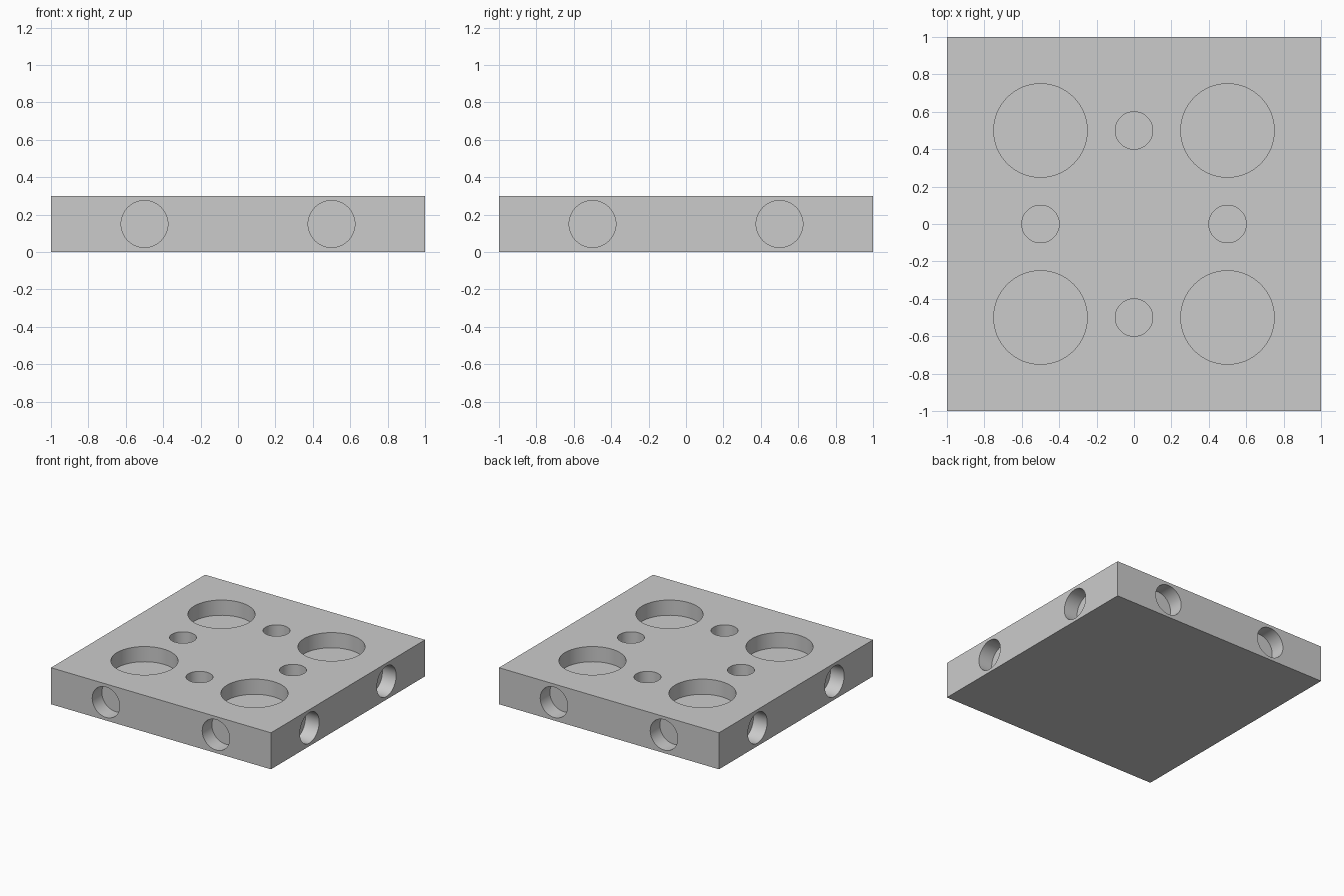
import bpy
from math import pi
from mathutils import Matrix

cube = bpy.data.objects.get("Cube")
if cube:
    bpy.data.objects.remove(cube, do_unlink=True)

HEIGHT = 0.3
DEPTH = 0.125          # depth of every blind hole

# Single plain material
grey = bpy.data.materials.new("plain_grey")
grey.use_nodes = True
colour = (0.6, 0.6, 0.6, 1)
grey.diffuse_color = colour
grey.node_tree.nodes["Principled BSDF"].inputs["Base Color"].default_value = colour

# Square plate
bpy.ops.mesh.primitive_cube_add(size=1, location=(0, 0, HEIGHT / 2))
plate = bpy.context.object
plate.name = "drilled_plate"
plate.scale = (2, 2, HEIGHT)
bpy.ops.object.transform_apply(location=True, scale=True)
plate.data.materials.append(grey)

cutters = []


def drill(name, radius, location, rotation=(0, 0, 0)):
    """Cylinder straddling the surface, so it sinks DEPTH into the plate."""
    bpy.ops.mesh.primitive_cylinder_add(vertices=64, radius=radius, depth=2 * DEPTH,
                                        location=location, rotation=rotation)
    cutter = bpy.context.object
    cutter.name = name
    cutter.hide_render = True
    cutter.data.materials.append(grey)
    cutters.append(cutter)


# Large and small holes in the top
for x in (-0.5, 0.5):
    for y in (-0.5, 0.5):
        drill("large_hole_cutter", 0.25, (x, y, HEIGHT))
for s in (-0.5, 0.5):
    drill("small_hole_cutter", 0.1, (s, 0, HEIGHT))
    drill("small_hole_cutter", 0.1, (0, s, HEIGHT))

# Two holes in each of the four sides
for side in (-1, 1):
    for s in (-0.5, 0.5):
        drill("side_hole_cutter", 0.125, (s, side, HEIGHT / 2), (pi / 2, 0, 0))
        drill("side_hole_cutter", 0.125, (side, s, HEIGHT / 2), (0, pi / 2, 0))

# Cut the holes, then drop the cutters
bpy.ops.object.select_all(action="DESELECT")
plate.select_set(True)
bpy.context.view_layer.objects.active = plate
for cutter in cutters:
    cut = plate.modifiers.new("hole", "BOOLEAN")
    cut.operation = "DIFFERENCE"
    cut.solver = "EXACT"
    cut.object = cutter
    bpy.ops.object.modifier_apply(modifier=cut.name)
for cutter in cutters:
    bpy.data.objects.remove(cutter, do_unlink=True)

# Round walls smooth, rims sharp
bpy.ops.object.shade_smooth_by_angle(angle=pi / 6)
